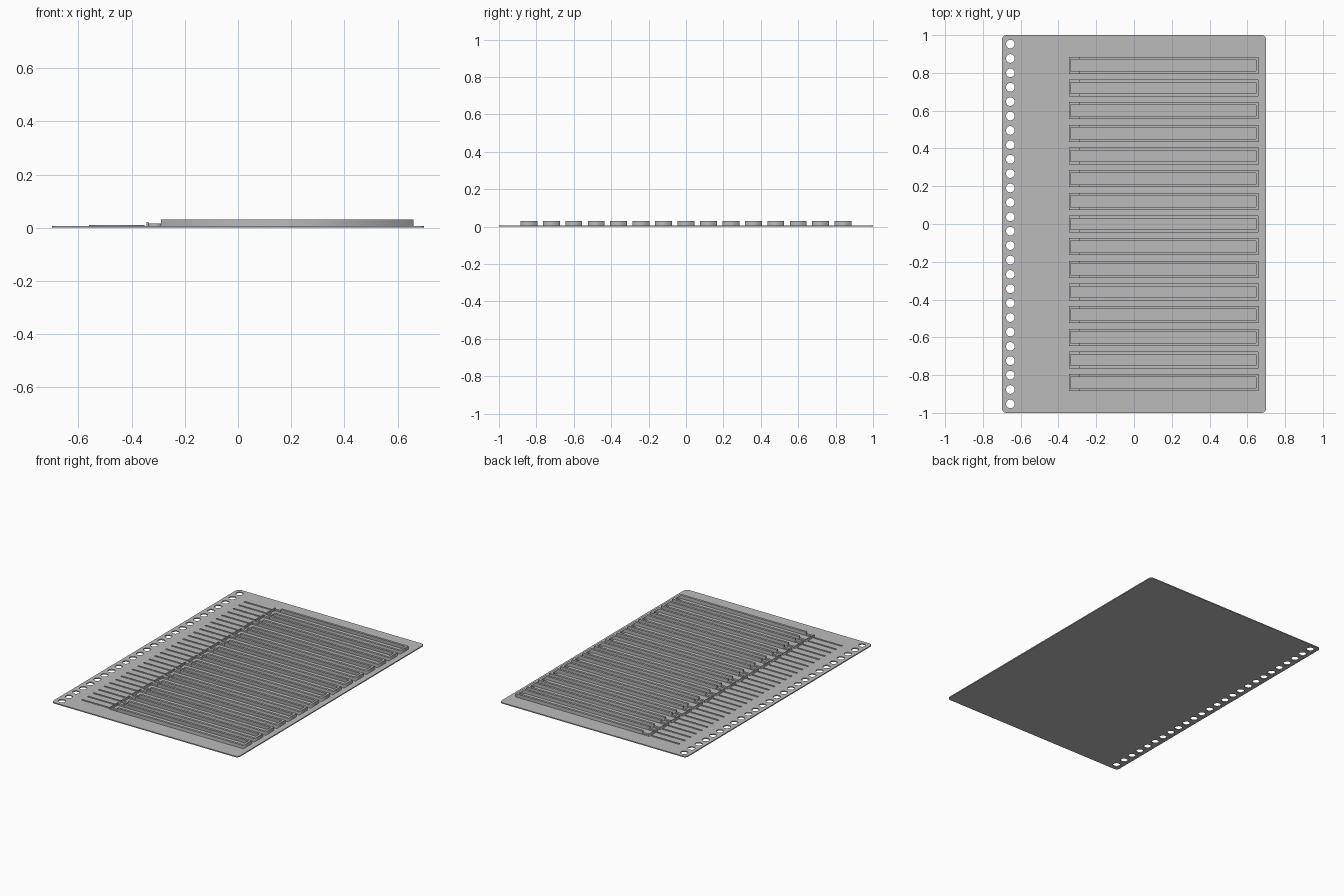
import bpy, math

if "Cube" in bpy.data.objects:
    bpy.data.objects.remove(bpy.data.objects["Cube"])

grey = bpy.data.materials.new("light grey")
grey.diffuse_color = (0.5, 0.5, 0.5, 1)
grey.use_nodes = True
grey.node_tree.nodes["Principled BSDF"].inputs["Base Color"].default_value = grey.diffuse_color


def slab(name, outlines, z0, z1):
    """Flat filled outlines (inner loops become holes) extruded from z0 to z1."""
    cu = bpy.data.curves.new(name, 'CURVE')
    cu.dimensions = '2D'
    cu.fill_mode = 'BOTH'
    cu.extrude = (z1 - z0) / 2
    for pts in outlines:
        sp = cu.splines.new('POLY')
        sp.points.add(len(pts) - 1)
        for p, (x, y) in zip(sp.points, pts):
            p.co = (x, y, 0, 1)
        sp.use_cyclic_u = True
    tmp = bpy.data.objects.new(name + "_curve", cu)
    bpy.context.collection.objects.link(tmp)
    dg = bpy.context.evaluated_depsgraph_get()
    me = bpy.data.meshes.new_from_object(tmp.evaluated_get(dg))
    bpy.data.objects.remove(tmp)
    me.name = name
    for v in me.vertices:
        v.co.z += (z0 + z1) / 2
    me.materials.clear()
    me.materials.append(grey)
    ob = bpy.data.objects.new(name, me)
    bpy.context.collection.objects.link(ob)
    return ob


def arc(cx, cy, r, a0, a1, n):
    return [(cx + r * math.cos(math.radians(a0 + (a1 - a0) * i / n)),
             cy + r * math.sin(math.radians(a0 + (a1 - a0) * i / n))) for i in range(n + 1)]


def rect(x0, x1, y0, y1):
    return [(x0, y0), (x1, y0), (x1, y1), (x0, y1)]


T = 0.007            # plate thickness
W = 0.015            # wall thickness
H = 0.045            # half width of one channel
centres = [0.12 * (i - 7) for i in range(15)]

# Rounded base plate with a row of binder holes
r = 0.025
outline = []
for cx, cy, a in ((0.7 - r, 1 - r, 0), (r - 0.7, 1 - r, 90),
                  (r - 0.7, r - 1, 180), (0.7 - r, r - 1, 270)):
    outline += arc(cx, cy, r, a, a + 90, 6)
holes = [arc(-0.655, 0.0762 * (i - 12.5), 0.023, 0, 345, 23) for i in range(26)]
slab("base_plate", [outline] + holes, 0, T)

# Tall U-shaped channel walls, open toward the holes
channels = [[(-0.29, c - H), (0.66, c - H), (0.66, c + H), (-0.29, c + H),
             (-0.29, c + H - W), (0.66 - W, c + H - W),
             (0.66 - W, c - H + W), (-0.29, c - H + W)] for c in centres]
slab("channel_walls", channels, T, 0.03)

# Low walls between each channel and its stop bar
low = [rect(-0.337, -0.29, c + s * (H - W / 2) - W / 2, c + s * (H - W / 2) + W / 2)
       for c in centres for s in (-1, 1)]
slab("low_walls", low, T, 0.016)

# Thin stop bars
slab("stop_bars", [rect(-0.345, -0.337, c - H, c + H) for c in centres], T, 0.021)

# Shallow label ribs
ribs = [rect(-0.56, -0.352, c + s * 0.03 - 0.005, c + s * 0.03 + 0.005)
        for c in centres for s in (-1, 1)]
slab("label_ribs", ribs, T, 0.011)
